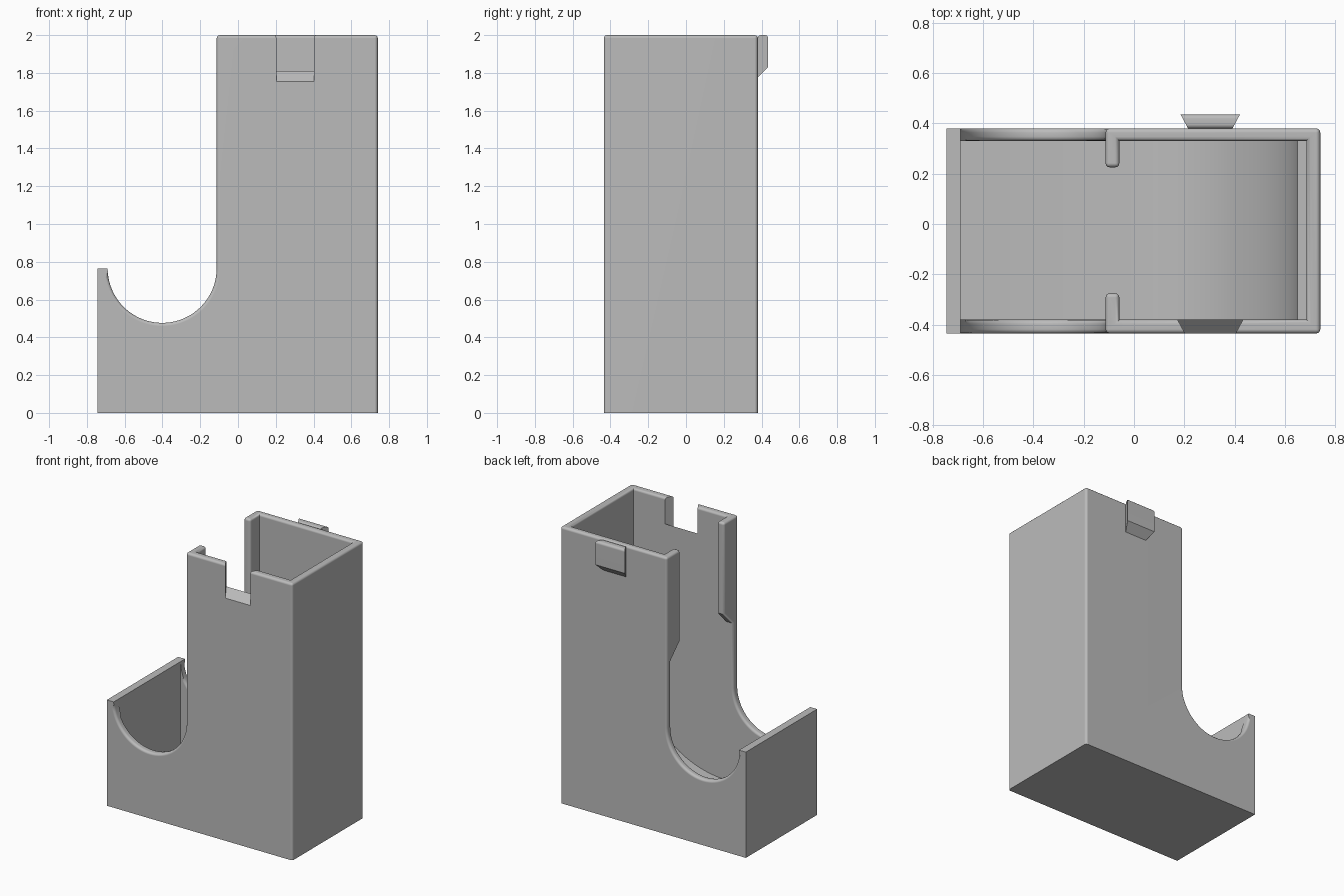
import bpy, bmesh, math

cube = bpy.data.objects.get("Cube")
if cube:
    bpy.data.objects.remove(cube, do_unlink=True)

# Main dimensions
LEFT, RIGHT, FRONT, BACK, TOP = -0.745, 0.74, -0.435, 0.38, 2.0
WALL = 0.055
TOWER = -0.113          # open edge of the tower
TRAY = 0.765            # height of the tray lip
LIP = LEFT + WALL
ROUND = 0.017

grey = bpy.data.materials.new("plain_grey")
grey.use_nodes = True
colour = (0.5, 0.5, 0.5, 1)
grey.diffuse_color = colour
grey.node_tree.nodes["Principled BSDF"].inputs["Base Color"].default_value = colour


def make_object(name, bm):
    bmesh.ops.recalc_face_normals(bm, faces=bm.faces)
    mesh = bpy.data.meshes.new(name)
    bm.to_mesh(mesh)
    bm.free()
    mesh.materials.append(grey)
    obj = bpy.data.objects.new(name, mesh)
    bpy.context.collection.objects.link(obj)
    return obj


def prism(name, points, start, end):
    """Extrude a closed outline of 3D points along the start-to-end axis."""
    bm = bmesh.new()
    face = bm.faces.new([bm.verts.new(start(*p)) for p in points])
    other = bm.faces.new([bm.verts.new(end(*p)) for p in points])
    for a, b in zip(list(face.edges), list(other.edges)):
        bm.faces.new((a.verts[0], a.verts[1], b.verts[1], b.verts[0]))
    return make_object(name, bm)


def along_y(name, points, y0, y1):
    return prism(name, points, lambda x, z: (x, y0, z), lambda x, z: (x, y1, z))


def along_x(name, points, x0, x1):
    return prism(name, points, lambda y, z: (x0, y, z), lambda y, z: (x1, y, z))


def dovetail(name, y0, y1, half0, half1, low0, low1, high):
    """Wedge that widens and rises from y0 to y1."""
    mid = 0.303
    ends = [[(mid - h, z0), (mid + h, z0), (mid + h, high), (mid - h, high)]
            for h, z0 in ((half0, low0), (half1, low1))]
    far = dict(zip(ends[0], ends[1]))
    return prism(name, ends[0], lambda x, z: (x, y0, z),
                 lambda x, z: (far[(x, z)][0], y1, far[(x, z)][1]))


def arc(cx, cz, r, a0, a1, steps):
    for i in range(steps + 1):
        a = math.radians(a0 + (a1 - a0) * i / steps)
        yield cx + r * math.cos(a), cz + r * math.sin(a)


# Outer block with the round scoop beside the tower
scoop = list(arc((LIP + TOWER) / 2, TRAY, (TOWER - LIP) / 2, 180, 360, 40))
outline = [(LEFT, 0), (LEFT, TRAY)] + scoop + [(TOWER, TOP), (RIGHT, TOP), (RIGHT, 0)]
holder = along_y("holder_body", outline, FRONT, BACK)

# Hollow inside with a curved ramp that leads down to the tray
ramp = list(arc(-0.05, 0.79, 0.7, 270, 360, 20))
hollow = [(LIP, 2.2), (LIP, 0.09)] + ramp + [(RIGHT - WALL, 0.79), (RIGHT - WALL, 2.2)]
cavity = along_y("cavity_cutter", hollow, FRONT + WALL, BACK - WALL + 0.005)

# Guide lips on both sides of the open tower edge
lips = []
for side, wall, edge in (("front", FRONT + WALL / 2, -0.275), ("back", BACK - WALL / 2, 0.225)):
    low = 1.34 - abs(wall - edge)
    lips.append(along_x(side + "_lip", [(wall, low), (edge, 1.34), (edge, TOP), (wall, TOP)],
                        TOWER, TOWER + WALL))

# Dovetail slot in the front wall
slot = dovetail("slot_cutter", FRONT - 0.02, FRONT + WALL + 0.02, 0.089, 0.141, 1.735, 1.83, 2.2)

# Join and cut
helpers = [(cavity, 'DIFFERENCE')] + [(lip, 'UNION') for lip in lips] + [(slot, 'DIFFERENCE')]
for helper, operation in helpers:
    mod = holder.modifiers.new(helper.name, 'BOOLEAN')
    mod.object = helper
    mod.operation = operation
    mod.solver = 'EXACT'
    helper.hide_render = True
graph = bpy.context.evaluated_depsgraph_get()
joined = bpy.data.meshes.new_from_object(holder.evaluated_get(graph))
holder.modifiers.clear()
holder.data = joined
for helper, operation in helpers:
    bpy.data.objects.remove(helper, do_unlink=True)


# Round the rim, the tower corners, the lips and the scoop
def near(a, b):
    return abs(a - b) < 0.002


def rounded(edge):
    if len(edge.link_faces) != 2 or not edge.is_convex or edge.calc_face_angle() < 0.6:
        return False
    a, b = (v.co for v in edge.verts)
    mid = (a + b) / 2
    if near(a.z, TOP) and near(b.z, TOP):
        return not (0.15 < a.x < 0.46 and 0.15 < b.x < 0.46)
    if near(a.x, b.x) and near(a.y, b.y):
        if near(a.x, RIGHT):
            return True
        return TOWER - 0.01 < a.x < TOWER + WALL + 0.01
    if near(a.x, TOWER) and near(b.x, TOWER):
        return mid.z > TRAY
    on_scoop = LIP - 0.01 < mid.x < TOWER + 0.01 and 0.4 < mid.z < TRAY and near(a.y, b.y)
    outside = near(a.y, FRONT) or near(a.y, BACK)
    return on_scoop and (outside or min(a.x, b.x) > LIP + 0.02)


bm = bmesh.new()
bm.from_mesh(holder.data)
bmesh.ops.remove_doubles(bm, verts=bm.verts, dist=0.0002)
bmesh.ops.dissolve_limit(bm, angle_limit=0.015, verts=bm.verts, edges=bm.edges)
bm.normal_update()
bmesh.ops.bevel(bm, geom=[e for e in bm.edges if rounded(e)], offset=ROUND, segments=3,
                profile=0.5, affect='EDGES', clamp_overlap=False)
bm.to_mesh(holder.data)
bm.free()

# Dovetail tab on the back wall
tab = dovetail("back_tab", BACK - 0.001, 0.435, 0.088, 0.118, 1.775, 1.83, TOP)
bm = bmesh.new()
bm.from_mesh(tab.data)
rim = [e for e in bm.edges if all(near(v.co.z, TOP) for v in e.verts)
       and near(e.verts[0].co.y, e.verts[1].co.y)]
bmesh.ops.bevel(bm, geom=rim, offset=ROUND, segments=3, profile=0.5, affect='EDGES')
bm.to_mesh(tab.data)
bm.free()

# Smooth shading with crisp edges
for obj in (holder, tab):
    bpy.ops.object.select_all(action='DESELECT')
    obj.select_set(True)
    bpy.context.view_layer.objects.active = obj
    bpy.ops.object.shade_smooth_by_angle(angle=math.radians(35))
    weighted = obj.modifiers.new("even_shading", 'WEIGHTED_NORMAL')
    weighted.keep_sharp = True
